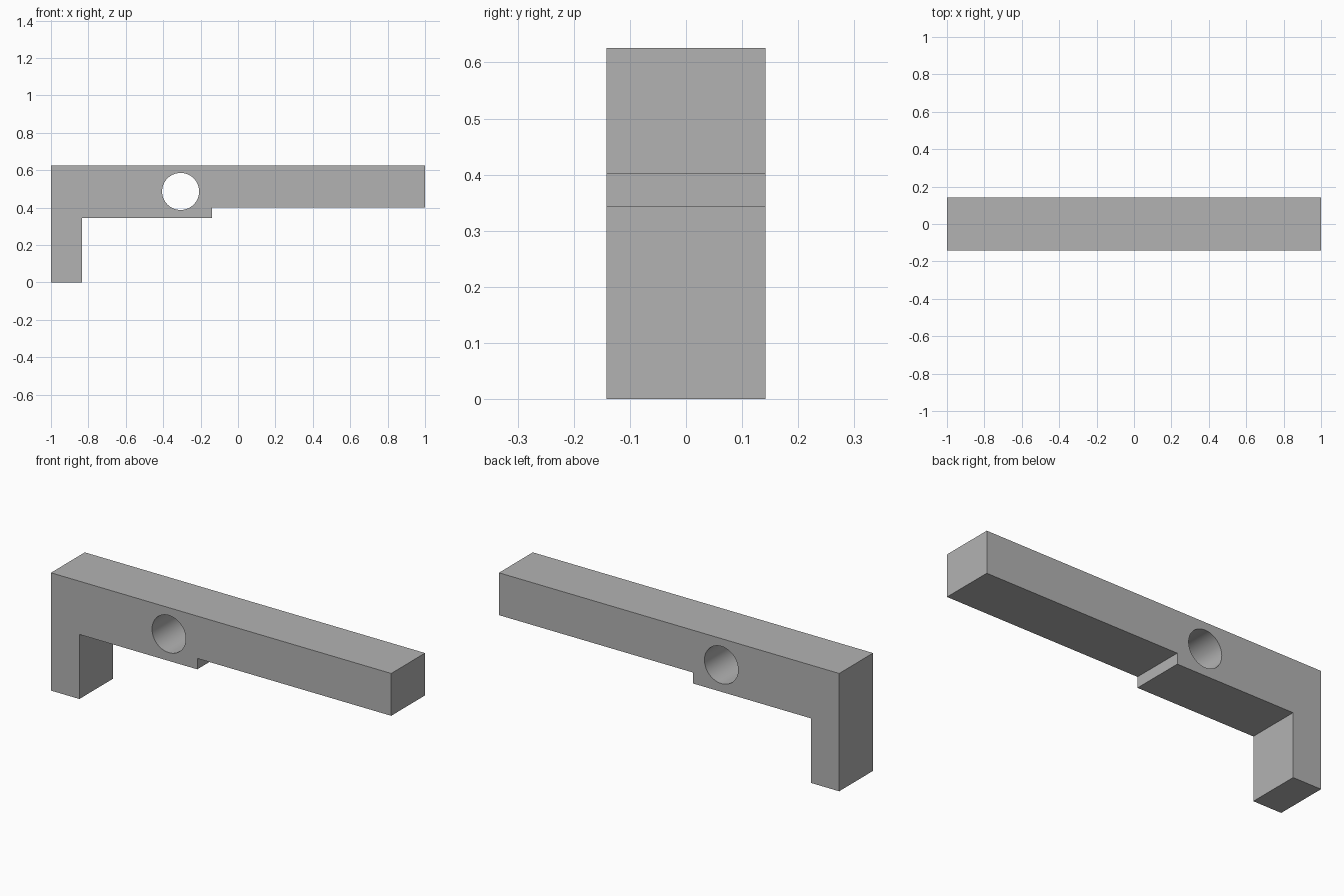
import bpy, bmesh, math

if "Cube" in bpy.data.objects:
    bpy.data.objects.remove(bpy.data.objects["Cube"], do_unlink=True)

HALF_DEPTH = 0.142

# Plain grey finish
grey = bpy.data.materials.new("grey")
grey.use_nodes = True
colour = (0.45, 0.45, 0.45, 1)
grey.diffuse_color = colour
grey.node_tree.nodes["Principled BSDF"].inputs["Base Color"].default_value = colour

# Side outline: leg, thick section, step, thin arm
outline = [(-1, 0), (-0.833, 0), (-0.833, 0.343), (-0.14, 0.343),
           (-0.14, 0.401), (1, 0.401), (1, 0.626), (-1, 0.626)]
bm = bmesh.new()
face = bm.faces.new([bm.verts.new((x, -HALF_DEPTH, z)) for x, z in outline])
swept = bmesh.ops.extrude_face_region(bm, geom=[face])["geom"]
bmesh.ops.translate(bm, vec=(0, 2 * HALF_DEPTH, 0),
                    verts=[v for v in swept if isinstance(v, bmesh.types.BMVert)])
bmesh.ops.recalc_face_normals(bm, faces=bm.faces)
mesh = bpy.data.meshes.new("bracket_arm")
bm.to_mesh(mesh)
bm.free()
mesh.materials.append(grey)
arm = bpy.data.objects.new("bracket_arm", mesh)
bpy.context.collection.objects.link(arm)

# Round through hole
bpy.ops.mesh.primitive_cylinder_add(vertices=64, radius=0.099, depth=1,
                                    location=(-0.307, 0, 0.486),
                                    rotation=(math.pi / 2, 0, 0))
cutter = bpy.context.object
cutter.name = "hole_cutter"
cutter.hide_render = True
cutter.data.materials.append(grey)

bpy.ops.object.select_all(action="DESELECT")
bpy.context.view_layer.objects.active = arm
arm.select_set(True)
cut = arm.modifiers.new("hole", "BOOLEAN")
cut.operation = "DIFFERENCE"
cut.solver = "EXACT"
cut.object = cutter
bpy.ops.object.modifier_apply(modifier=cut.name)
bpy.data.objects.remove(cutter, do_unlink=True)

# Smooth bore, sharp edges
bpy.ops.object.shade_smooth_by_angle(angle=math.radians(30))
